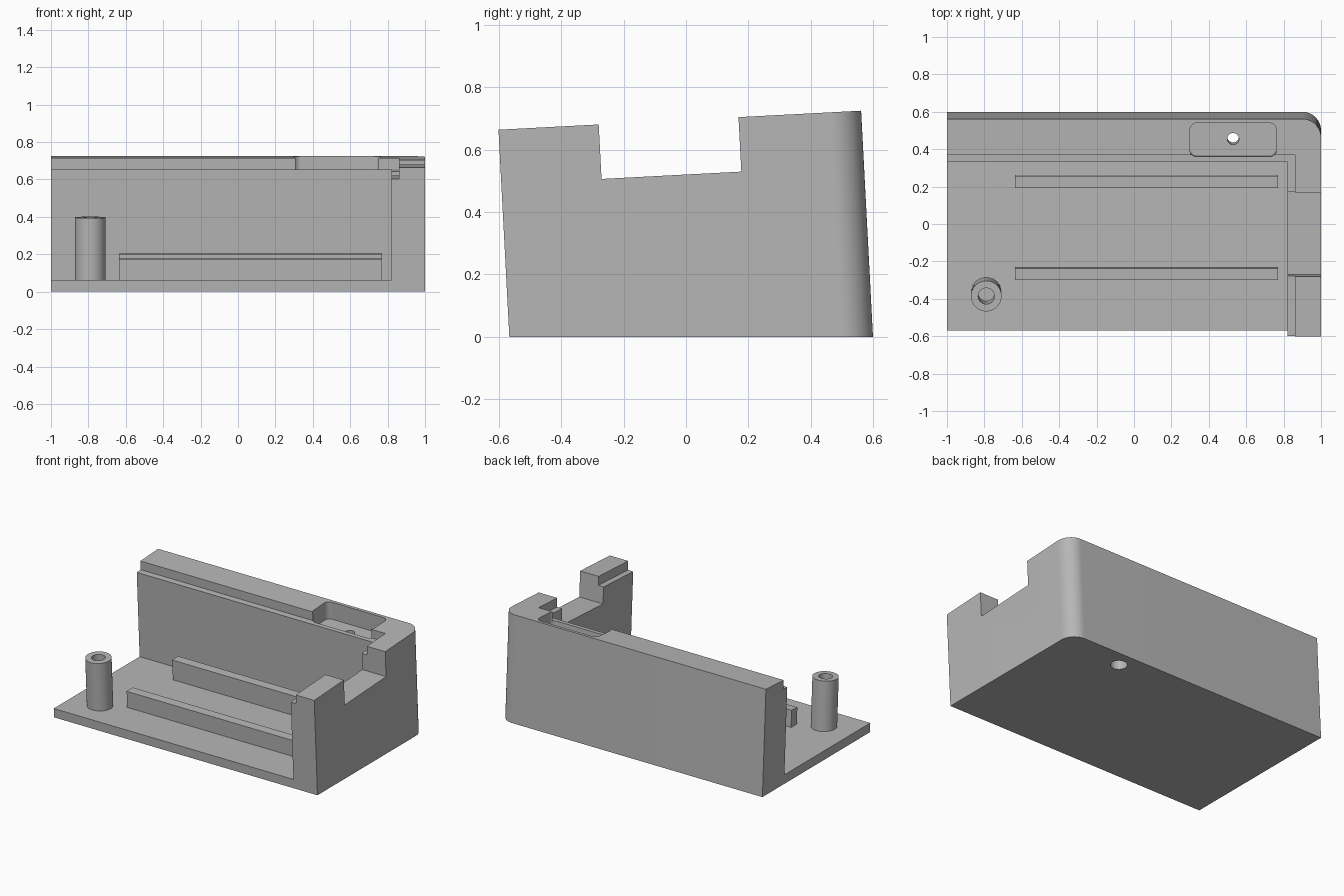
import bpy, bmesh, math
from mathutils import Matrix, Vector

if "Cube" in bpy.data.objects:
    bpy.data.objects.remove(bpy.data.objects["Cube"], do_unlink=True)

TILT = Matrix.Rotation(math.radians(3), 4, 'X')
TOP, FLOOR = 0.695, 0.062
BACK, FRONT = 0.599, -0.566
LOW, HIGH = -0.2, 1.0

grey = bpy.data.materials.new("plain_grey")
grey.use_nodes = True
colour = (0.47, 0.47, 0.47, 1)
grey.diffuse_color = colour
grey.node_tree.nodes["Principled BSDF"].inputs["Base Color"].default_value = colour


def arc(cx, cy, r, start, end, steps):
    angles = [math.radians(start + (end - start) * i / steps) for i in range(steps + 1)]
    return [(cx + r * math.cos(a), cy + r * math.sin(a)) for a in angles]


def rect(x0, x1, y0, y1):
    return [(x0, y0), (x1, y0), (x1, y1), (x0, y1)]


def circle(cx, cy, r):
    return arc(cx, cy, r, 0, 360, 48)[:-1]


def rounded(x0, x1, y0, y1, r):
    corners = [(x1 - r, y1 - r), (x0 + r, y1 - r), (x0 + r, y0 + r), (x1 - r, y0 + r)]
    return [p for i, (x, y) in enumerate(corners)
            for p in arc(x, y, r, 90 * i, 90 * i + 90, 8)]


def prism(name, outline, z0, z1, clip=None):
    """Extrude an outline, lean it back and optionally trim it level at the bottom."""
    bm = bmesh.new()
    face = bm.faces.new([bm.verts.new((x, y, z0)) for x, y in outline])
    up = bmesh.ops.extrude_face_region(bm, geom=[face])["geom"]
    bmesh.ops.translate(bm, vec=(0, 0, z1 - z0),
                        verts=[v for v in up if isinstance(v, bmesh.types.BMVert)])
    bm.transform(TILT)
    if clip is not None:
        bmesh.ops.bisect_plane(bm, geom=bm.verts[:] + bm.edges[:] + bm.faces[:],
                               plane_co=(0, 0, clip), plane_no=Vector((0, 0, 1)),
                               clear_inner=True)
        bmesh.ops.holes_fill(bm, edges=[e for e in bm.edges if e.is_boundary])
    bmesh.ops.recalc_face_normals(bm, faces=bm.faces[:])
    mesh = bpy.data.meshes.new(name)
    bm.to_mesh(mesh)
    bm.free()
    mesh.materials.append(grey)
    obj = bpy.data.objects.new(name, mesh)
    bpy.context.collection.objects.link(obj)
    return obj


def activate(obj):
    bpy.ops.object.select_all(action='DESELECT')
    obj.select_set(True)
    bpy.context.view_layer.objects.active = obj


def cut(obj, outline, z0, z1, clip=None):
    cutter = prism("cutter", outline, z0, z1, clip)
    cutter.hide_render = True
    mod = obj.modifiers.new("cut", 'BOOLEAN')
    mod.operation, mod.solver, mod.object = 'DIFFERENCE', 'EXACT', cutter
    activate(obj)
    bpy.ops.object.modifier_apply(modifier=mod.name)
    bpy.data.objects.remove(cutter, do_unlink=True)


def smooth(obj):
    activate(obj)
    bpy.ops.object.shade_smooth_by_angle(angle=math.radians(30))


# Housing: solid block with one rounded corner
r = 0.1
outline = [(-1, FRONT), (1, FRONT)] + arc(1 - r, BACK - r, r, 0, 90, 16) + [(-1, BACK)]
housing = prism("housing", outline, LOW, TOP, clip=0)

# Cavity with level floor, stepped rim and side opening
cut(housing, rect(-1.2, 0.82, -1, 0.364), LOW, HIGH, clip=FLOOR)
cut(housing, rect(-1.3, 0.86, -1.1, 0.407), TOP - 0.061, HIGH)
cut(housing, rect(0.7, 1.2, -0.244, 0.205), 0.52, HIGH)

# Latch pocket and stepped screw hole in the back wall
cut(housing, rounded(0.30, 0.76, 0.394, 0.577, 0.035), TOP - 0.12, HIGH)
cut(housing, circle(0.53, 0.486, 0.031), LOW, HIGH)
cut(housing, circle(0.53, 0.486, 0.053), LOW, 0.35)
smooth(housing)

# Support rails on the floor
for name, y in (("front_rail", -0.291), ("back_rail", 0.204)):
    prism(name, rect(-0.635, 0.77, y, y + 0.062), LOW, 0.19, clip=FLOOR - 0.005)

# Hollow screw post
post = prism("screw_post", circle(-0.79, -0.364, 0.082), LOW, 0.417, clip=FLOOR - 0.005)
cut(post, circle(-0.79, -0.364, 0.043), 0.12, HIGH)
smooth(post)
